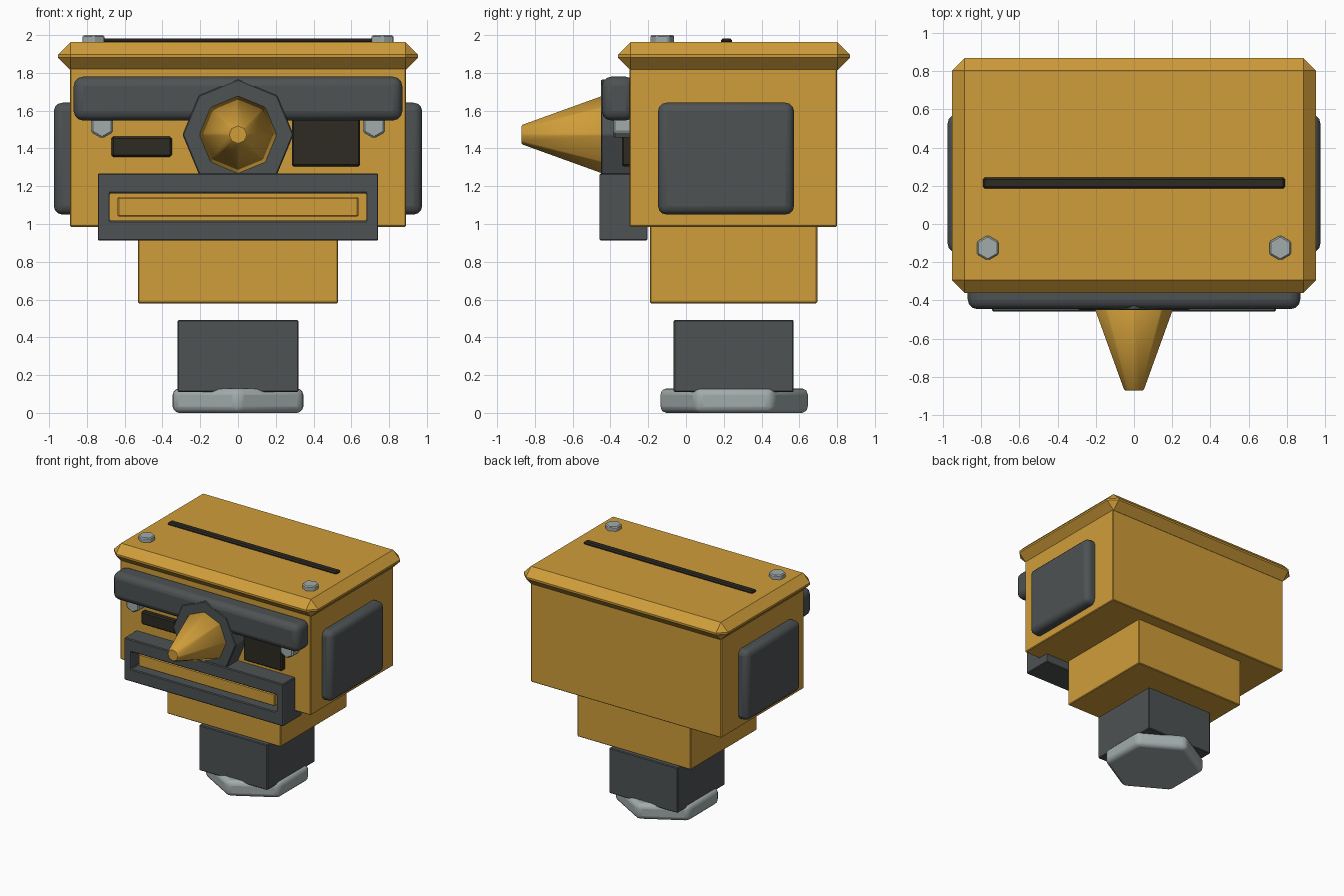
import bpy, bmesh, math
from mathutils import Vector

if "Cube" in bpy.data.objects:
    bpy.data.objects.remove(bpy.data.objects["Cube"])


def material(name, rgb):
    m = bpy.data.materials.new(name)
    m.diffuse_color = (*rgb, 1)
    m.use_nodes = True
    m.node_tree.nodes["Principled BSDF"].inputs["Base Color"].default_value = m.diffuse_color
    return m


GOLD = material("mustard_yellow", (0.63, 0.34, 0.042))
GREY = material("dark_grey", (0.075, 0.084, 0.087))
STEEL = material("light_steel", (0.36, 0.41, 0.41))
BLACK = material("brown_black", (0.026, 0.024, 0.016))


def finish(name, bm, mat, bevel=0.0, segments=1, smooth=False):
    bmesh.ops.recalc_face_normals(bm, faces=bm.faces)
    me = bpy.data.meshes.new(name)
    bm.to_mesh(me)
    bm.free()
    me.materials.append(mat)
    ob = bpy.data.objects.new(name, me)
    bpy.context.collection.objects.link(ob)
    if bevel:
        mod = ob.modifiers.new("bevel", 'BEVEL')
        mod.width = bevel
        mod.segments = segments
        mod.limit_method = 'ANGLE'
        mod.angle_limit = math.radians(30)
    if smooth:
        bpy.ops.object.select_all(action='DESELECT')
        ob.select_set(True)
        bpy.context.view_layer.objects.active = ob
        bpy.ops.object.shade_smooth_by_angle(angle=math.radians(50))
    return ob


def box(name, mat, x, y, z, bevel=0.006, segments=1, smooth=False):
    """Box from (min, max) ranges."""
    bm = bmesh.new()
    bmesh.ops.create_cube(bm, size=1)
    for v in bm.verts:
        v.co = Vector([(r[0] + r[1]) / 2 + c * (r[1] - r[0])
                       for c, r in zip(v.co, (x, y, z))])
    return finish(name, bm, mat, bevel, segments, smooth)


def prism(name, mat, sides, centre, axis, lo, hi, r_lo, r_hi,
          bevel=0.0, segments=1, smooth=False):
    """Prism or truncated cone along 'y' or 'z', one corner on the second cross axis."""
    bm = bmesh.new()
    rings = []
    for h, r in ((lo, r_lo), (hi, r_hi)):
        ring = []
        for i in range(sides):
            a = math.pi / 2 + 2 * math.pi * i / sides
            u, w = centre[0] + r * math.cos(a), centre[1] + r * math.sin(a)
            ring.append(bm.verts.new((u, w, h) if axis == 'z' else (u, h, w)))
        bm.faces.new(ring)
        rings.append(ring)
    a, b = rings
    for i in range(sides):
        j = (i + 1) % sides
        bm.faces.new((a[i], a[j], b[j], b[i]))
    return finish(name, bm, mat, bevel, segments, smooth)


def frame(name, mat, outer, inner, y):
    """Rectangular frame facing the front; outer and inner are x0, x1, z0, z1."""
    bm = bmesh.new()
    loops = []
    for d in y:
        for x0, x1, z0, z1 in (outer, inner):
            loops.append([bm.verts.new((px, d, pz)) for px, pz in
                          ((x0, z0), (x1, z0), (x1, z1), (x0, z1))])
    fo, fi, bo, bi = loops
    for p, q in ((fo, fi), (bo, bi), (fo, bo), (fi, bi)):
        for i in range(4):
            j = (i + 1) % 4
            bm.faces.new((p[i], p[j], q[j], q[i]))
    return finish(name, bm, mat, 0.006)


# Head shell, jaw and lid
box("head_body", GOLD, (-0.89, 0.89), (-0.30, 0.80), (0.985, 1.83))
box("lower_jaw", GOLD, (-0.53, 0.53), (-0.19, 0.695), (0.58, 1.0))
box("lid", GOLD, (-0.953, 0.953), (-0.36, 0.868), (1.815, 1.963), 0.066)

# Neck and hexagonal foot, floating just under the jaw
box("neck", GREY, (-0.32, 0.32), (-0.065, 0.57), (0.11, 0.492))
prism("foot", STEEL, 6, (0, 0.255), 'z', 0.0, 0.13, 0.40, 0.40, 0.035, 3, True)

# Lid slot
box("lid_slot", BLACK, (-0.79, 0.79), (0.185, 0.243), (1.955, 1.983), 0.01)

# Mirrored side panels and bolts
for side, s in (("left", -1), ("right", 1)):
    box("side_panel_" + side, GREY, tuple(sorted((s * 0.82, s * 0.975))),
        (-0.148, 0.572), (1.05, 1.642), 0.045, 3, True)
    prism("lid_bolt_" + side, STEEL, 6, (s * 0.765, -0.125), 'z',
          1.95, 2.0, 0.066, 0.066, 0.008)
    prism("face_bolt_" + side, STEEL, 6, (s * 0.72, 1.52), 'y',
          -0.385, -0.29, 0.068, 0.068, 0.01)

# Brow bar and eyes
box("brow_bar", GREY, (-0.87, 0.87), (-0.445, -0.27), (1.548, 1.78), 0.05, 3, True)
box("narrow_eye", BLACK, (-0.67, -0.35), (-0.34, -0.29), (1.355, 1.463), 0.01)
box("wide_eye", BLACK, (0.285, 0.647), (-0.34, -0.29), (1.305, 1.57), 0.01)

# Octagonal nose plate and pointed nose
prism("nose_plate", GREY, 8, (0, 1.473), 'y', -0.45, -0.29, 0.294, 0.294, 0.006)
prism("nose", GOLD, 8, (0, 1.473), 'y', -0.87, -0.43, 0.053, 0.212, 0.006, 1, True)

# Mouth frame with a raised bar inside
frame("mouth_frame", GREY, (-0.742, 0.742, 0.912, 1.268),
      (-0.68, 0.68, 1.018, 1.162), (-0.458, -0.205))
box("mouth_bar", GOLD, (-0.637, 0.637), (-0.42, -0.28), (1.04, 1.142))
